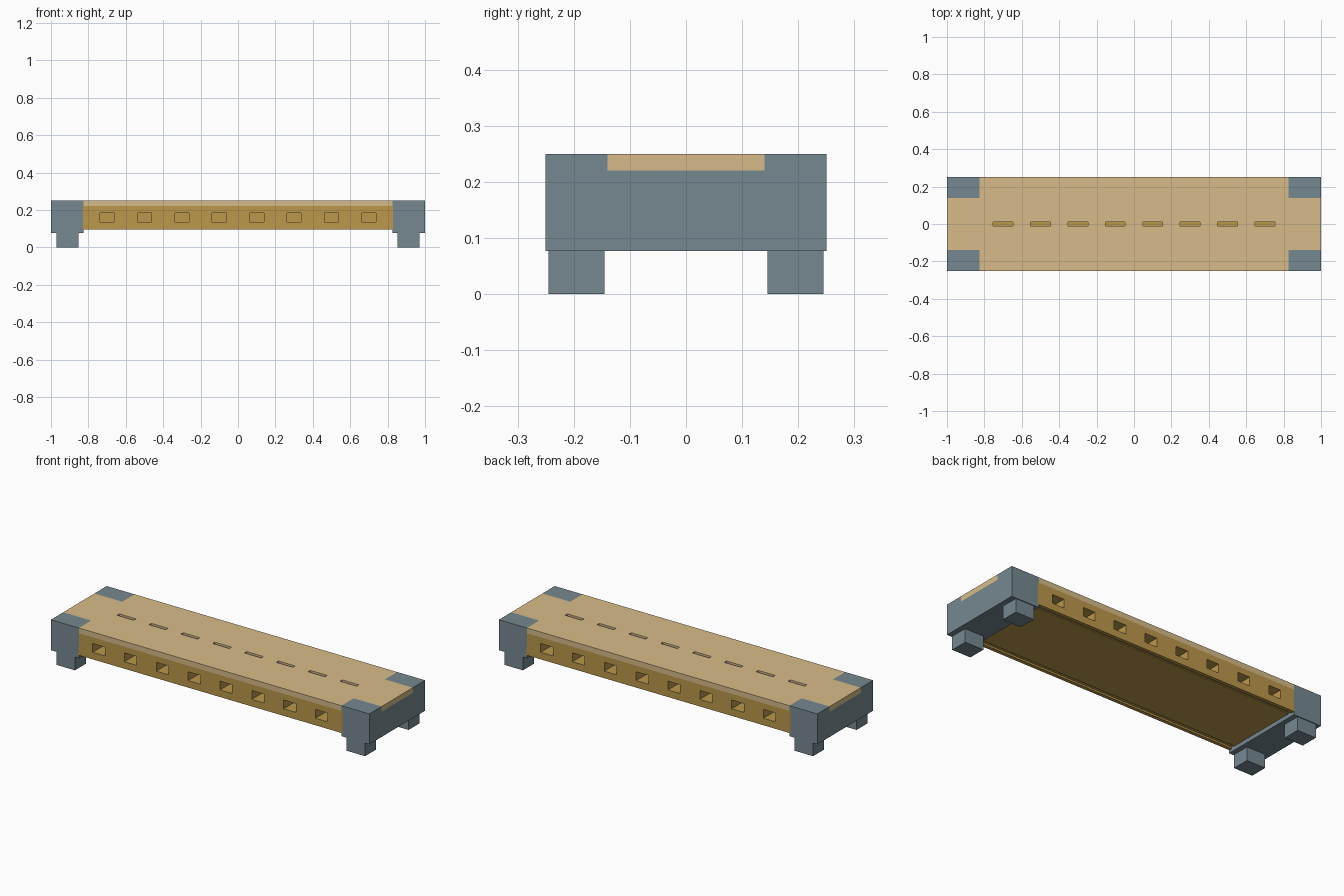
import bpy, bmesh
from mathutils import Vector

if "Cube" in bpy.data.objects:
    bpy.data.objects.remove(bpy.data.objects["Cube"])


def material(name, rgb):
    m = bpy.data.materials.new(name)
    m.diffuse_color = (*rgb, 1)
    m.use_nodes = True
    m.node_tree.nodes["Principled BSDF"].inputs["Base Color"].default_value = m.diffuse_color
    return m


LIGHT = material("light_wood", (0.68, 0.50, 0.25))
DARK = material("dark_wood", (0.50, 0.31, 0.07))
STEEL = material("slate", (0.18, 0.25, 0.28))


def new_object(name, bm, mat):
    bmesh.ops.recalc_face_normals(bm, faces=bm.faces)
    me = bpy.data.meshes.new(name)
    bm.to_mesh(me)
    bm.free()
    ob = bpy.data.objects.new(name, me)
    bpy.context.collection.objects.link(ob)
    if mat:
        me.materials.append(mat)
    return ob


def boxes(name, spans, mat=None):
    """One object made of boxes given as (x0, x1, y0, y1, z0, z1)."""
    bm = bmesh.new()
    for x0, x1, y0, y1, z0, z1 in spans:
        vs = bmesh.ops.create_cube(bm, size=1)["verts"]
        for v in vs:
            v.co = Vector(((x0 + x1) / 2 + v.co.x * (x1 - x0),
                           (y0 + y1) / 2 + v.co.y * (y1 - y0),
                           (z0 + z1) / 2 + v.co.z * (z1 - z0)))
    return new_object(name, bm, mat)


def prism(name, points, offset, mat):
    """Extrude a closed outline along the offset vector."""
    bm = bmesh.new()
    face = bm.faces.new([bm.verts.new(p) for p in points])
    ext = bmesh.ops.extrude_face_region(bm, geom=[face], use_keep_orig=True)["geom"]
    bmesh.ops.translate(bm, vec=offset,
                        verts=[g for g in ext if isinstance(g, bmesh.types.BMVert)])
    return new_object(name, bm, mat)


def cut(ob, cutter):
    mod = ob.modifiers.new("cut", "BOOLEAN")
    mod.operation = "DIFFERENCE"
    mod.solver = "EXACT"
    mod.object = cutter
    cutter.hide_render = True
    bpy.context.view_layer.objects.active = ob
    bpy.ops.object.modifier_apply(modifier=mod.name)
    bpy.data.objects.remove(cutter)


centres = [-0.7 + 0.2 * i for i in range(8)]

# Body: profile with shallow grooves beside the lower edges
half = [(0.25, 0.22), (0.25, 0.095), (0.23, 0.095), (0.23, 0.105),
        (0.21, 0.105), (0.21, 0.10)]
outline = half + [(-y, z) for y, z in reversed(half)]
body = prism("body", [(-0.83, y, z) for y, z in outline], (1.66, 0, 0), DARK)
cut(body, boxes("side_hole_cutter",
                [(c - 0.038, c + 0.038, min(s * 0.15, s * 0.3), max(s * 0.15, s * 0.3),
                  0.135, 0.185) for c in centres for s in (-1, 1)]))

# Top board: notched at the corners, with a row of slots
corner = [(1, 0.14), (0.825, 0.14), (0.825, 0.25)]
outline = (corner + [(-x, y) for x, y in reversed(corner)]
           + [(-x, -y) for x, y in corner] + [(x, -y) for x, y in reversed(corner)])
board = prism("top_board", [(x, y, 0.22) for x, y in outline], (0, 0, 0.03), LIGHT)
cut(board, boxes("slot_cutter",
                 [(c - 0.053, c + 0.053, -0.01, 0.01, 0.2, 0.3) for c in centres]))

# End caps: recessed on top for the board, each on two feet
for side, s in (("left", -1), ("right", 1)):
    u = [(0.25, 0.077), (0.25, 0.25), (0.14, 0.25), (0.14, 0.22)]
    outline = u + [(-y, z) for y, z in reversed(u)]
    prism(side + "_end_cap", [(s * 0.825, y, z) for y, z in outline],
          (s * 0.175, 0, 0), STEEL)
    xs = sorted((s * 0.853, s * 0.97))
    for end, t in (("front", -1), ("back", 1)):
        ys = sorted((t * 0.145, t * 0.245))
        boxes(f"{end}_{side}_foot", [(*xs, *ys, 0, 0.08)], STEEL)
